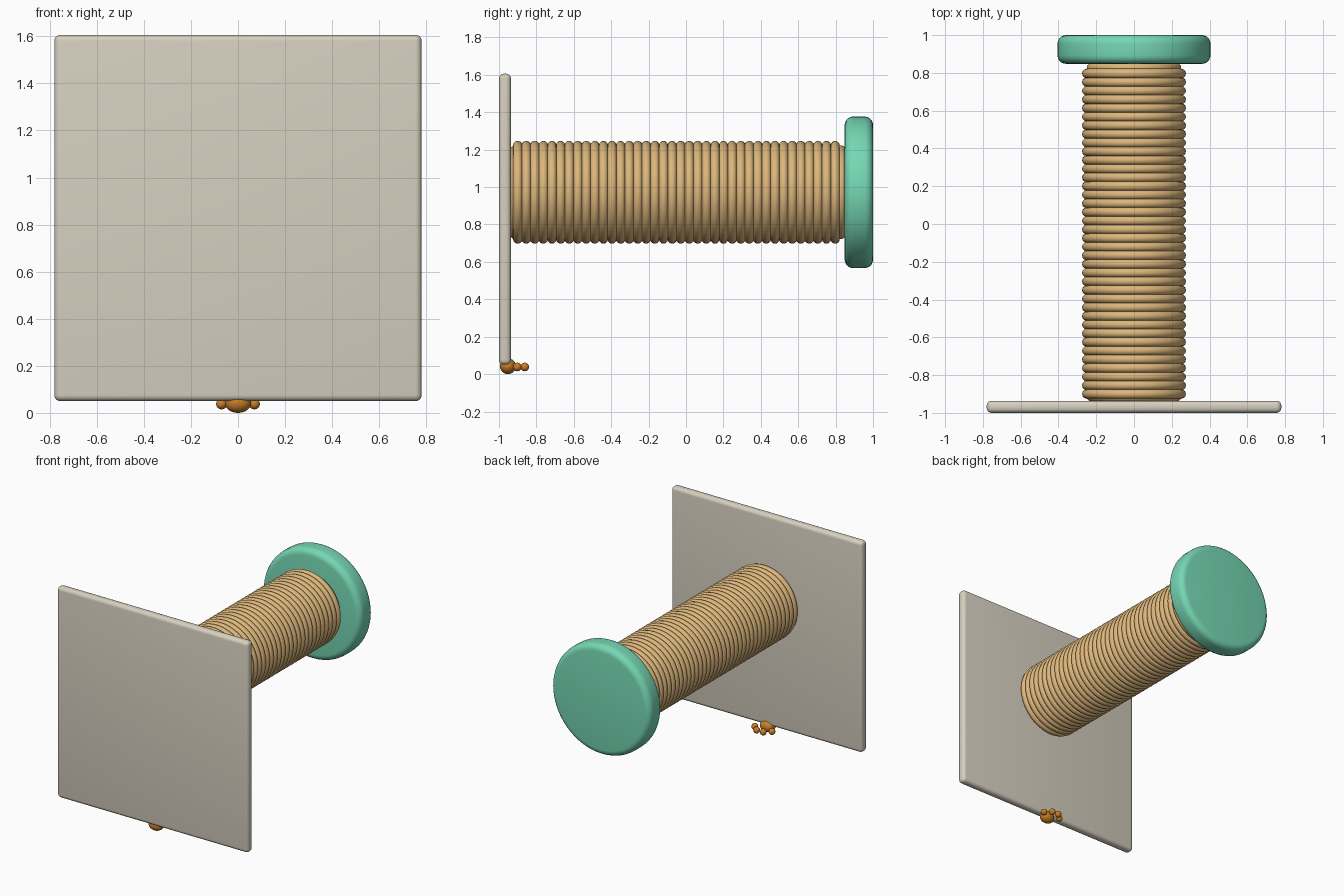
import bpy
from math import pi, radians

cube = bpy.data.objects.get("Cube")
if cube:
    bpy.data.objects.remove(cube, do_unlink=True)


def material(name, rgb):
    mat = bpy.data.materials.new(name)
    mat.use_nodes = True
    mat.diffuse_color = (*rgb, 1)
    mat.node_tree.nodes["Principled BSDF"].inputs["Base Color"].default_value = (*rgb, 1)
    return mat


BEIGE = material("warm beige", (0.68, 0.63, 0.53))
ROPE = material("tan rope", (0.72, 0.47, 0.20))
GREEN = material("mint green", (0.18, 0.68, 0.46))
ORANGE = material("orange", (0.58, 0.21, 0.02))

AXIS_Z = 0.972           # height of the post's axis
ALONG_Y = (pi / 2, 0, 0)


def finish(name, mat, bevel=0, segments=5):
    """Name, colour, round off and smooth the active object."""
    obj = bpy.context.object
    obj.name = name
    obj.data.materials.append(mat)
    bpy.ops.object.transform_apply(location=False, rotation=True, scale=True)
    if bevel:
        mod = obj.modifiers.new("rounded edges", "BEVEL")
        mod.width = bevel
        mod.segments = segments
        mod.limit_method = "ANGLE"
        bpy.ops.object.modifier_apply(modifier=mod.name)
    bpy.ops.object.shade_smooth_by_angle(angle=radians(35))
    return obj


def cylinder(name, mat, radius, y0, y1, bevel):
    bpy.ops.mesh.primitive_cylinder_add(vertices=64, radius=radius, depth=y1 - y0,
                                        location=(0, (y0 + y1) / 2, AXIS_Z),
                                        rotation=ALONG_Y)
    return finish(name, mat, bevel)


def ball(name, mat, location, scale):
    bpy.ops.mesh.primitive_uv_sphere_add(segments=24, ring_count=16, radius=1,
                                         location=location)
    bpy.context.object.scale = scale
    return finish(name, mat)


# Square base plate, standing upright at the front
bpy.ops.mesh.primitive_cube_add(size=1, location=(0, -0.968, 0.828))
bpy.context.object.scale = (1.56, 0.064, 1.556)
finish("base_plate", BEIGE, 0.026)

# Post core and round end cap
cylinder("post_core", ROPE, 0.25, -0.937, 0.85, 0.02)
cylinder("end_cap", GREEN, 0.405, 0.848, 1.0, 0.045)

# Rope wound around the post
RINGS = 38
FIRST, LAST = -0.9, 0.797
bpy.ops.mesh.primitive_torus_add(major_segments=64, minor_segments=12,
                                 major_radius=0.25, minor_radius=0.025,
                                 location=(0, FIRST, AXIS_Z), rotation=ALONG_Y)
rope = finish("rope_winding", ROPE)
array = rope.modifiers.new("turns", "ARRAY")
array.count = RINGS
array.use_relative_offset = False
array.use_constant_offset = True
array.constant_offset_displace = (0, (LAST - FIRST) / (RINGS - 1), 0)

# Small paw under the plate: pad and four toes
ball("paw_pad", ORANGE, (0, -0.952, 0.042), (0.056, 0.043, 0.042))
for side, label in ((1, "left"), (-1, "right")):
    for part, x, y in (("outer", 0.07, -0.902), ("inner", 0.027, -0.862)):
        ball(f"{label}_{part}_toe", ORANGE, (side * x, y, 0.038), (0.023,) * 3)
